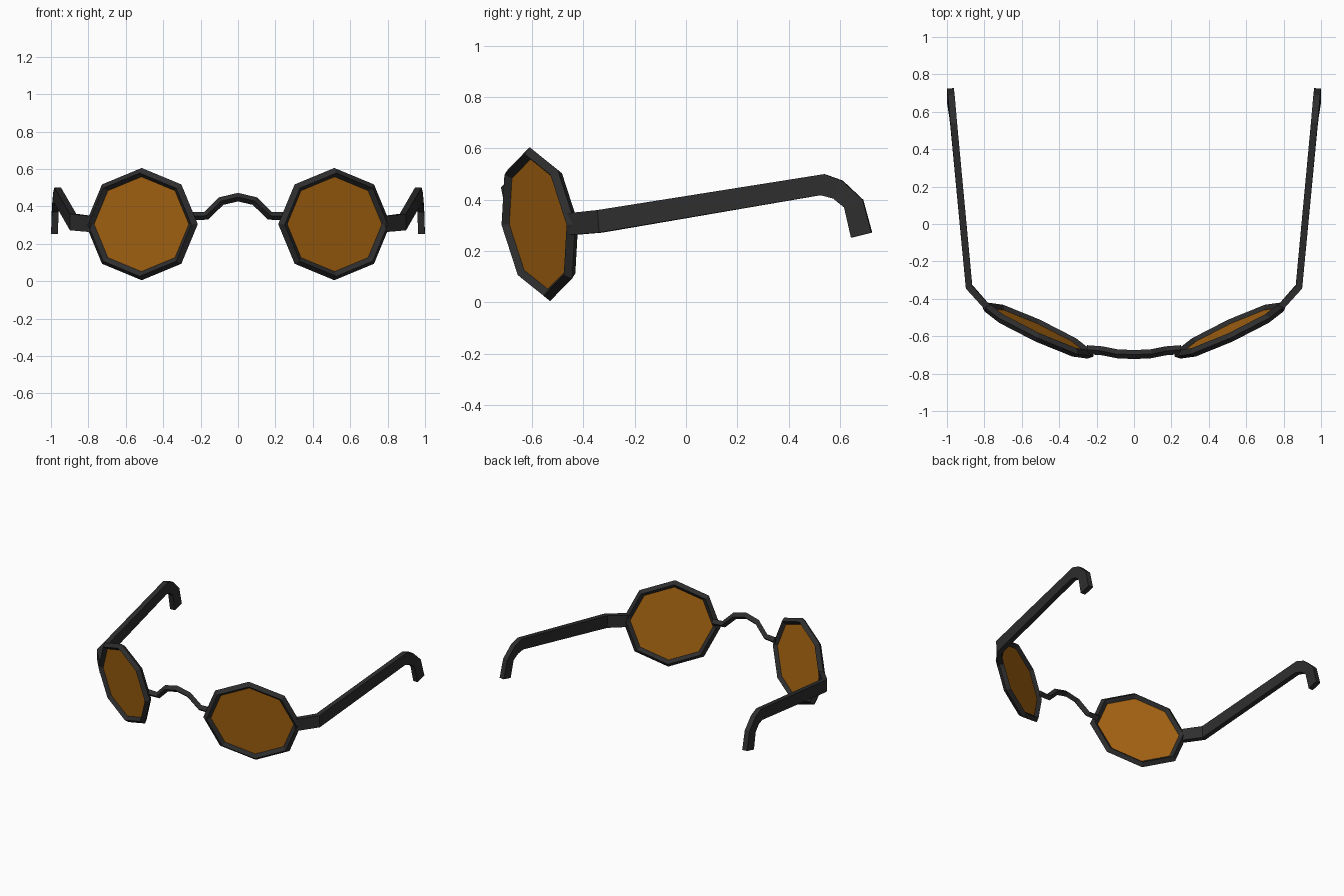
import bpy, bmesh, math
from mathutils import Vector

if "Cube" in bpy.data.objects:
    bpy.data.objects.remove(bpy.data.objects["Cube"])


def material(name, rgb):
    m = bpy.data.materials.new(name)
    m.diffuse_color = (*rgb, 1)
    m.use_nodes = True
    m.node_tree.nodes["Principled BSDF"].inputs["Base Color"].default_value = m.diffuse_color
    return m


FRAME = material("charcoal frame", (0.027, 0.027, 0.028))
LENS = material("amber lens", (0.40, 0.135, 0.006))


def loft(name, rings, mat, closed=False):
    """Skin a list of equal-sized rings; closed joins last to first, otherwise caps."""
    bm = bmesh.new()
    vr = [[bm.verts.new(p) for p in ring] for ring in rings]
    n = len(vr[0])
    pairs = list(zip(vr, vr[1:])) + ([(vr[-1], vr[0])] if closed else [])
    for a, b in pairs:
        for i in range(n):
            j = (i + 1) % n
            bm.faces.new((a[i], a[j], b[j], b[i]))
    if not closed:
        bm.faces.new(vr[0])
        bm.faces.new(vr[-1])
    bmesh.ops.recalc_face_normals(bm, faces=bm.faces)
    me = bpy.data.meshes.new(name)
    bm.to_mesh(me)
    bm.free()
    me.materials.append(mat)
    ob = bpy.data.objects.new(name, me)
    bpy.context.collection.objects.link(ob)
    return ob


def lens_point(side, r, a, depth):
    """Point on the swept-back, forward-leaning lens plane; depth is toward the front."""
    dx, dz = r * math.cos(a), r * math.sin(a)
    p = Vector((0.515 + dx, -0.57 + 0.46 * dx - 0.133 * dz, 0.305 + dz))
    p += Vector((0.46, -1, -0.133)).normalized() * depth
    p.x *= side
    return p


ANGLES = [math.tau * i / 8 for i in range(8)]

# Temple arm stations: x, outward normal (x, y), top (y, z), bottom (y, z)
ARM = [
    (0.775, (0.75, -0.66), (-0.455, 0.347), (-0.455, 0.262)),
    (0.882, (0.95, -0.40), (-0.338, 0.360), (-0.332, 0.272)),
    (0.964, (1, -0.09), (0.54, 0.500), (0.525, 0.418)),
    (0.970, (1, -0.09), (0.61, 0.475), (0.575, 0.405)),
    (0.977, (1, -0.09), (0.69, 0.400), (0.618, 0.370)),
    (0.981, (1, -0.09), (0.725, 0.272), (0.645, 0.252)),
]

for side, label in ((-1, "left"), (1, "right")):
    # Octagonal rim with a diamond section
    section = [(0.300, 0), (0.276, 0.025), (0.250, 0), (0.276, -0.025)]
    loft(label + "_rim",
         [[lens_point(side, r, a, d) for r, d in section] for a in ANGLES],
         FRAME, closed=True)

    # Flat lens plate
    loft(label + "_lens",
         [[lens_point(side, 0.256, a, d) for a in ANGLES] for d in (0.003, -0.003)],
         LENS)

    # Hinge, temple arm and ear hook
    rings = []
    for x, n, top, bot in ARM:
        ox, oy = n[0] * 0.018, n[1] * 0.018
        rings.append([(side * (x + s * ox), y + s * oy, z)
                      for s, (y, z) in ((1, top), (1, bot), (-1, bot), (-1, top))])
    loft(label + "_temple_arm", rings, FRAME)

# Arched nose bridge with a diamond section
half = [(0.25, -0.672, 0.347), (0.17, -0.678, 0.350), (0.09, -0.694, 0.428)]
path = [Vector((-x, y, z)) for x, y, z in half] + [Vector((0, -0.698, 0.449))]
path += [Vector(p) for p in reversed(half)]
rings = []
for i, p in enumerate(path):
    t = (path[min(i + 1, len(path) - 1)] - path[max(i - 1, 0)]).normalized()
    up = Vector((-t.z, 0, t.x)).normalized() * 0.023
    out = Vector((0, -0.024, 0))
    rings.append([p + up, p + out, p - up, p - out])
loft("nose_bridge", rings, FRAME)
